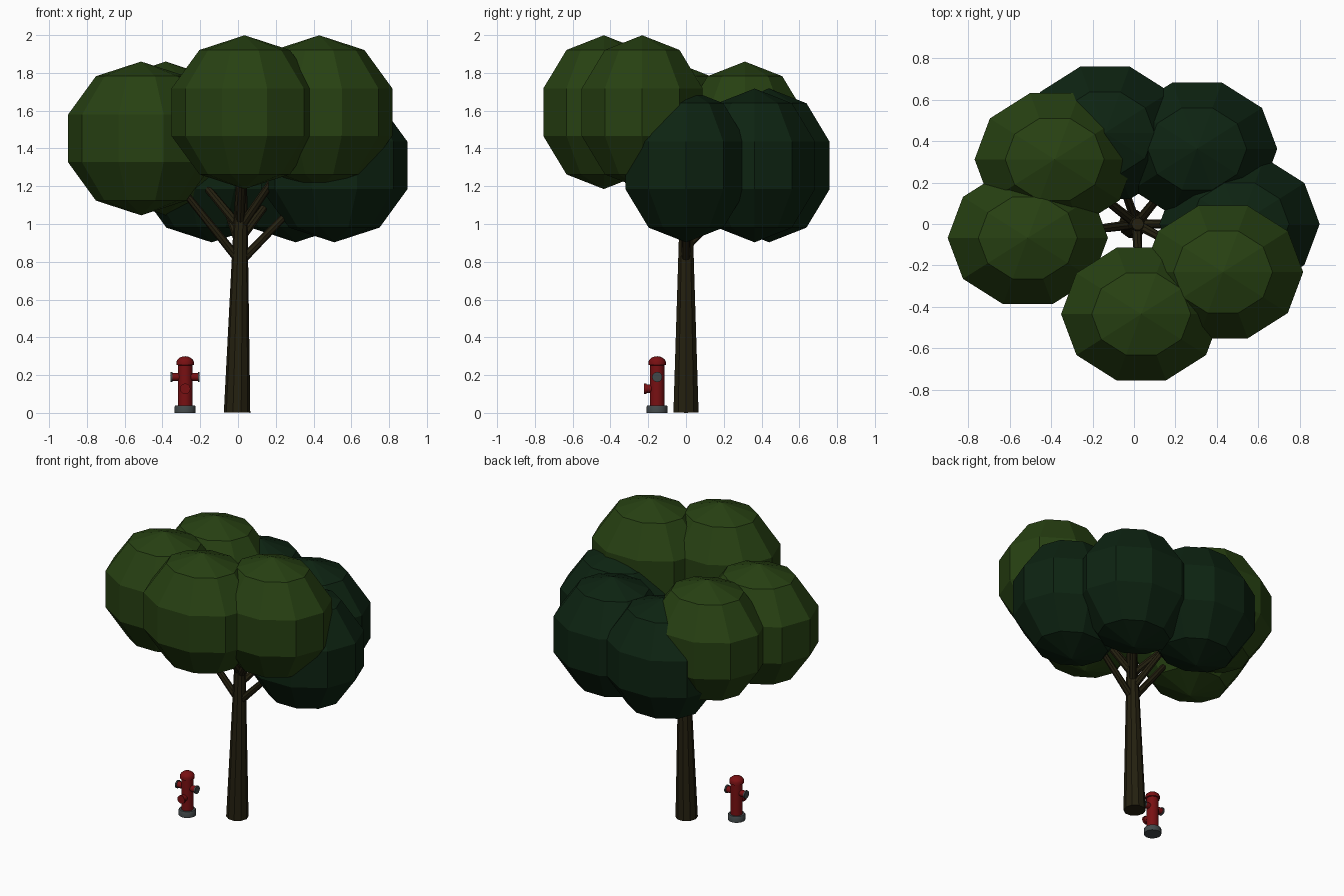
import bpy, bmesh, math
from mathutils import Vector

if "Cube" in bpy.data.objects:
    bpy.data.objects.remove(bpy.data.objects["Cube"])


def material(name, rgb):
    m = bpy.data.materials.new(name)
    m.diffuse_color = (*rgb, 1)
    m.use_nodes = True
    m.node_tree.nodes["Principled BSDF"].inputs["Base Color"].default_value = m.diffuse_color
    return m


LIGHT = material("light_leaf_green", (0.02, 0.052, 0.006))
DARK = material("dark_leaf_green", (0.004, 0.017, 0.0058))
BARK = material("bark_brown", (0.018, 0.0145, 0.005))
RED = material("hydrant_red", (0.19, 0.005, 0.006))
GREY = material("iron_grey", (0.055, 0.066, 0.068))


def lathe(name, profile, sides, mat, origin=(0, 0, 0), axis=(0, 0, 1),
          scale=(1, 1, 1), smooth=False):
    """Turn (radius, height) pairs round z, then aim z along axis."""
    bm = bmesh.new()
    rings = []
    for r, z in profile:
        if r == 0:
            rings.append([bm.verts.new((0, 0, z))])
        else:
            rings.append([bm.verts.new((r * math.cos(a), r * math.sin(a), z))
                          for a in (2 * math.pi * i / sides for i in range(sides))])
    for low, high in zip(rings, rings[1:]):
        for i in range(sides):
            j = (i + 1) % sides
            if len(low) == 1:
                bm.faces.new((low[0], high[j], high[i]))
            elif len(high) == 1:
                bm.faces.new((low[i], low[j], high[0]))
            else:
                bm.faces.new((low[i], low[j], high[j], high[i]))
    # close open ends
    if len(rings[0]) > 1:
        bm.faces.new(rings[0][::-1])
    if len(rings[-1]) > 1:
        bm.faces.new(rings[-1])
    mesh = bpy.data.meshes.new(name)
    bm.to_mesh(mesh)
    bm.free()
    mesh.materials.append(mat)
    ob = bpy.data.objects.new(name, mesh)
    bpy.context.collection.objects.link(ob)
    ob.location = origin
    ob.scale = scale
    ob.rotation_mode = 'QUATERNION'
    ob.rotation_quaternion = Vector((0, 0, 1)).rotation_difference(Vector(axis))
    if smooth:
        bpy.ops.object.select_all(action='DESELECT')
        bpy.context.view_layer.objects.active = ob
        ob.select_set(True)
        bpy.ops.object.shade_smooth_by_angle(angle=math.radians(35))
    return ob


def limb(name, start, end, r0, r1, sides):
    start, end = Vector(start), Vector(end)
    d = end - start
    return lathe(name, [(r0, 0), (r1, d.length)], sides, BARK, start, d)


# Trunk
limb("trunk", (-0.005, 0, 0.002), (0.018, 0, 1.22), 0.07, 0.03, 10)

# Leaf clumps, each carried by a branch: centre, branch start height, colour
clumps = [
    ((0.035, -0.435, 1.592), 1.00, LIGHT),
    ((0.430, -0.232, 1.592), 0.98, LIGHT),
    ((-0.513, -0.067, 1.453), 0.80, LIGHT),
    ((-0.383, 0.312, 1.453), 0.98, LIGHT),
    ((-0.140, 0.440, 1.310), 0.88, DARK),
    ((0.305, 0.363, 1.310), 0.92, DARK),
    ((0.510, 0.000, 1.310), 0.80, DARK),
]
R = 0.407
ball = [(0 if k in (0, 5) else R * math.sin(k * math.pi / 5),
         -R * math.cos(k * math.pi / 5)) for k in range(6)]
for n, (centre, z, mat) in enumerate(clumps, 1):
    lathe(f"leaf_clump_{n}", ball, 10, mat, centre, scale=(1, 0.87, 1))
    limb(f"branch_{n}", (0.012, 0, z), centre, 0.024, 0.014, 8)

# Fire hydrant: base, barrel with domed cap, top nut
HX, HY = -0.28, -0.153
lathe("hydrant_base", [(0.055, 0), (0.055, 0.034), (0.051, 0.04)], 16, GREY,
      (HX, HY, 0), smooth=True)
lathe("hydrant_barrel", [(0.038, 0.03), (0.038, 0.252), (0.046, 0.254),
                         (0.046, 0.272), (0.041, 0.282), (0.028, 0.293),
                         (0.012, 0.299), (0, 0.3)], 16, RED,
      (HX, HY, 0), smooth=True)

# Side outlets with grey caps
for name, s in (("left", -1), ("right", 1)):
    lathe(f"hydrant_{name}_outlet", [(0.021, 0), (0.021, 0.068)], 12, RED,
          (HX, HY, 0.19), (s, 0, 0), smooth=True)
    lathe(f"hydrant_{name}_cap", [(0.027, 0.067), (0.027, 0.077)], 12, GREY,
          (HX, HY, 0.19), (s, 0, 0), smooth=True)

# Front outlet
lathe("hydrant_front_outlet", [(0.023, 0), (0.023, 0.055), (0.028, 0.056),
                               (0.028, 0.069)], 12, RED,
      (HX, HY, 0.128), (0, -1, 0), smooth=True)
